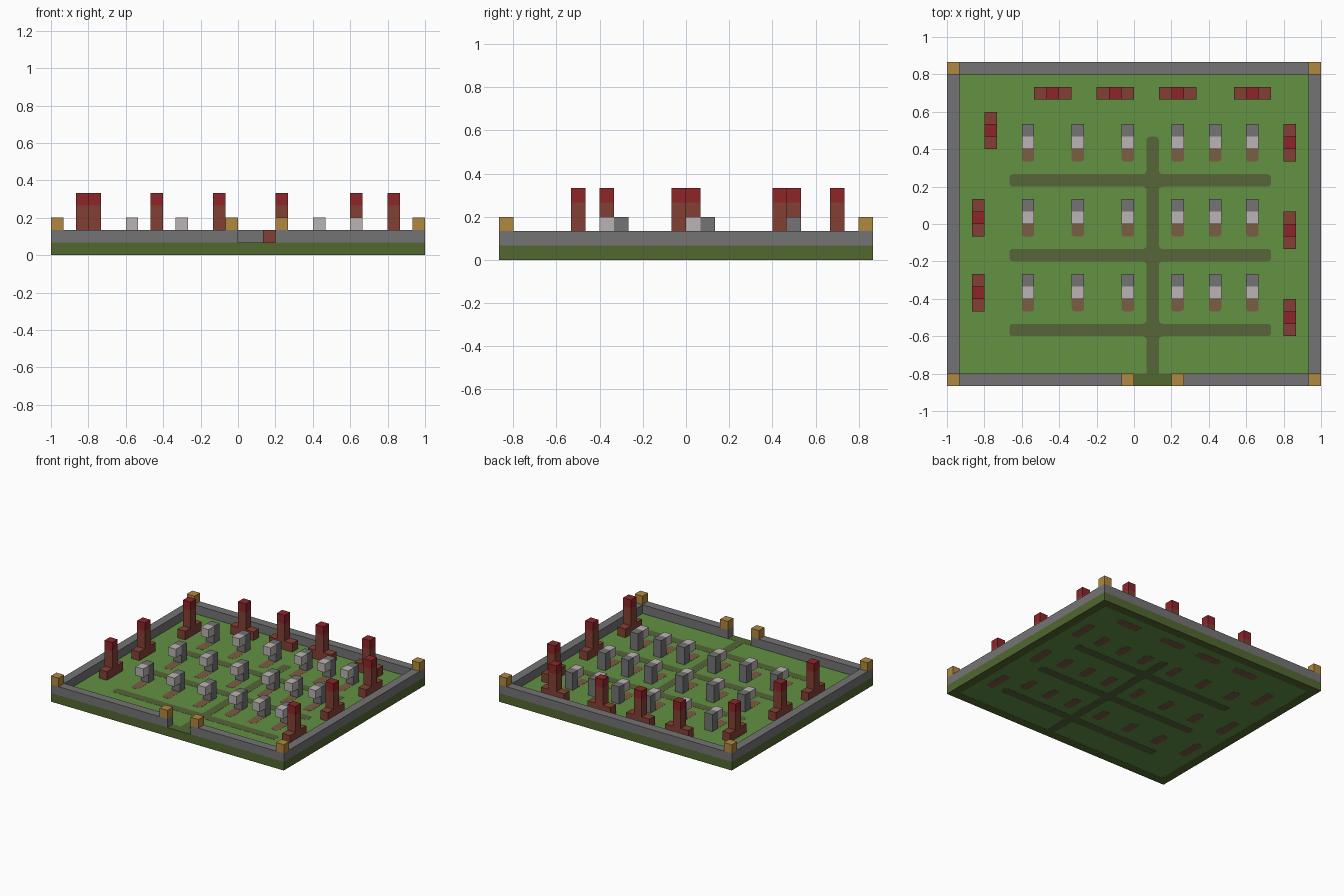
import bpy, bmesh

U = 2 / 30            # one block
COLS, ROWS = 30, 26   # plot size in blocks
LIP = 0.001           # inlays stand this far proud of the lawn

if "Cube" in bpy.data.objects:
    bpy.data.objects.remove(bpy.data.objects["Cube"])


def material(name, rgb):
    lin = [(c / 255 / 12.92 if c < 11 else ((c / 255 + 0.055) / 1.055) ** 2.4) for c in rgb]
    m = bpy.data.materials.new(name)
    m.use_nodes = True
    m.diffuse_color = (*lin, 1)
    m.node_tree.nodes["Principled BSDF"].inputs["Base Color"].default_value = (*lin, 1)
    return m


grass = material("grass green", (99, 146, 68))
olive = material("border olive", (82, 104, 48))
earth = material("path olive", (86, 102, 56))
soil = material("grave soil", (122, 94, 68))
grey = material("stone grey", (116, 116, 117))
pale = material("pale stone", (188, 180, 180))
brown = material("rust brown", (131, 64, 52))
red = material("dark red", (141, 38, 42))
gold = material("post gold", (177, 136, 64))


def finish(name, bm, mat):
    bmesh.ops.recalc_face_normals(bm, faces=bm.faces)
    mesh = bpy.data.meshes.new(name)
    bm.to_mesh(mesh)
    bm.free()
    mesh.materials.append(mat)
    ob = bpy.data.objects.new(name, mesh)
    bpy.context.collection.objects.link(ob)
    return ob


def world(i, j, k):
    return ((i - COLS / 2) * U, (j - ROWS / 2) * U, k * U)


def blocks(name, boxes, mat):
    """Boxes given as (column, row, level, width, depth, height) in blocks."""
    bm = bmesh.new()
    for i, j, k, w, d, h in boxes:
        verts = bmesh.ops.create_cube(bm, size=U)["verts"]
        bmesh.ops.scale(bm, vec=(w, d, h), verts=verts)
        bmesh.ops.translate(bm, vec=world(i + w / 2, j + d / 2, k + h / 2), verts=verts)
    return finish(name, bm, mat)


def inlay(name, cells, mat, radius):
    """Round-cornered ground patch, one block thick, covering a set of cells."""
    bm = bmesh.new()
    for i, j in cells:
        corners = ((0, 0), (1, 0), (1, 1), (0, 1))
        bm.faces.new([bm.verts.new(world(i + a, j + b, 0)) for a, b in corners])
    bmesh.ops.remove_doubles(bm, verts=bm.verts, dist=U / 10)
    bmesh.ops.dissolve_limit(bm, angle_limit=0.02, verts=bm.verts, edges=bm.edges)
    gate_y = world(0, 1, 0)[1] + U / 10
    rounded = [v for v in bm.verts if v.co.y > gate_y]
    bmesh.ops.bevel(bm, geom=rounded, offset=radius, segments=4, profile=0.5, affect='VERTICES')
    top = bmesh.ops.extrude_face_region(bm, geom=list(bm.faces))["geom"]
    bmesh.ops.translate(bm, vec=(0, 0, U),
                        verts=[v for v in top if isinstance(v, bmesh.types.BMVert)])
    return finish(name, bm, mat)


# Ground: lawn inside an earth border
slab = LIP / U
blocks("lawn", [(1, 1, slab, COLS - 2, ROWS - 2, 1 - 2 * slab)], grass)
blocks("ground_border", [(0, 0, 0, COLS, 1, 1), (0, ROWS - 1, 0, COLS, 1, 1),
                         (0, 1, 0, 1, ROWS - 2, 1), (COLS - 1, 1, 0, 1, ROWS - 2, 1)], olive)

# Paths: one lane from the gate with three cross lanes
path = {(16, j) for j in range(1, 20)}
path |= {(i, j) for j in (4, 10, 16) for i in range(5, 26)}
inlay("path", sorted(path), earth, 0.02)

# Boundary wall, open at the gate
blocks("wall", [(0, 0, 1, 15, 1, 1), (18, 0, 1, 12, 1, 1), (0, ROWS - 1, 1, COLS, 1, 1),
                (0, 1, 1, 1, ROWS - 2, 1), (COLS - 1, 1, 1, 1, ROWS - 2, 1)], grey)
posts = [(i, j) for i in (0, COLS - 1) for j in (0, ROWS - 1)] + [(14, 0), (18, 0)]
blocks("wall_posts", [(i, j, 2, 1, 1, 1) for i, j in posts], gold)

# Graves: stone slab with a pale block overhanging a soil patch
graves = [(i, j) for j in (6, 12, 18) for i in (6, 10, 14, 18, 21, 24)]
blocks("headstones", [(i, j + 2, 1, 1, 1, 2) for i, j in graves], grey)
blocks("headstone_faces", [(i, j + 1, 2, 1, 1, 1) for i, j in graves], pale)
for n, (i, j) in enumerate(graves):
    inlay(f"grave_soil_{n + 1}", [(i, j), (i, j + 1)], soil, 0.015)

# Pillars: three-block foot, tall shaft, red cap
back = [(i, 23, 1, 0) for i in (8, 13, 18, 24)]
sides = [(3, 20), (2, 13), (2, 7), (27, 19), (27, 12), (27, 5)]
pillars = back + [(i, j, 0, 1) for i, j in sides]
blocks("pillar_feet", [(i + s * a, j + s * b, 1, 1, 1, 1)
                       for i, j, a, b in pillars for s in (-1, 1)], brown)
blocks("pillar_shafts", [(i, j, 1, 1, 1, 3) for i, j, a, b in pillars], brown)
blocks("pillar_caps", [(i, j, 4, 1, 1, 1) for i, j, a, b in pillars], red)
for n, (i, j, a, b) in enumerate(pillars):
    inlay(f"pillar_soil_{n + 1}", [(i + s * a, j + s * b) for s in (-1, 0, 1)], soil, 0.015)
